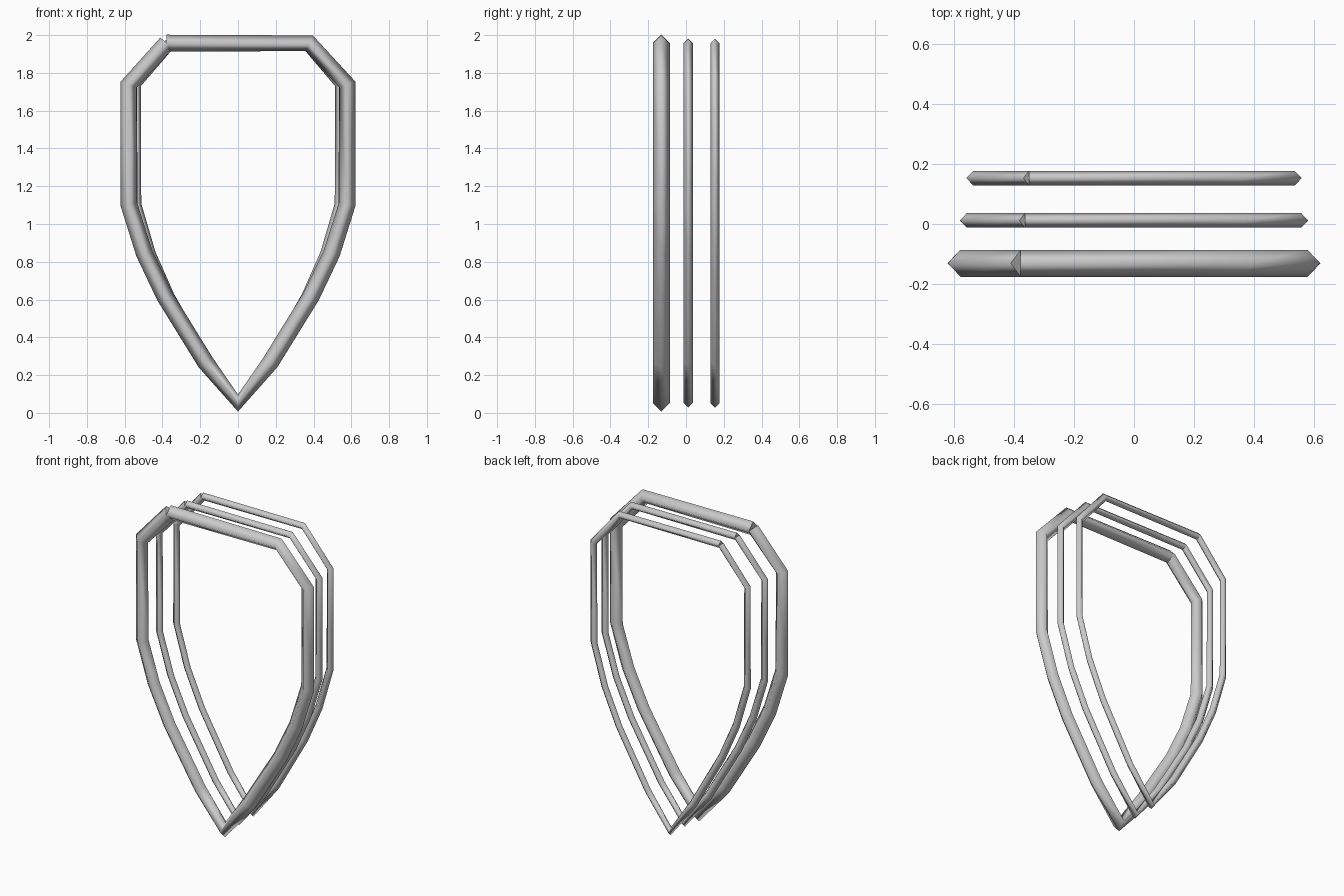
import bpy, bmesh
from mathutils import Vector

if "Cube" in bpy.data.objects:
    bpy.data.objects.remove(bpy.data.objects["Cube"])

metal = bpy.data.materials.new("plain grey")
metal.diffuse_color = (0.6, 0.6, 0.6, 1)
metal.use_nodes = True
metal.node_tree.nodes["Principled BSDF"].inputs["Base Color"].default_value = metal.diffuse_color

# Right half of the shield outline (x, z), from top corner to bottom tip
half = [(0.378, 1.957), (0.579, 1.738), (0.578, 1.105), (0.496, 0.845),
        (0.388, 0.618), (0.172, 0.268), (0, 0.052)]
mirrored = [(-x, z) for x, z in reversed(half[:-1])]
# Open path that starts and ends at the top left corner
outline = [mirrored[-1]] + half + mirrored


def shield_ring(name, y, radius, width):
    """Diamond-section bar swept along the outline, with square-cut ends."""
    pts = [Vector((x * width, 0, z)) for x, z in outline]
    bm = bmesh.new()
    rings = []
    for i, p in enumerate(pts):
        before = (p - pts[i - 1]).normalized() if i > 0 else Vector()
        after = (pts[i + 1] - p).normalized() if i < len(pts) - 1 else Vector()
        t = (before + after).normalized()
        out = Vector((-t.z, 0, t.x))
        side = Vector((0, 1, 0))
        rings.append([bm.verts.new(p + d * radius)
                      for d in (out, side, -out, -side)])
    for a, b in zip(rings, rings[1:]):
        for k in range(4):
            n = (k + 1) % 4
            bm.faces.new((a[k], a[n], b[n], b[k]))
    for f in bm.faces:
        f.smooth = True
    # End caps
    for ring in (rings[0], rings[-1]):
        cap = bm.faces.new(ring)
        for e in cap.edges:
            e.smooth = False
    bmesh.ops.recalc_face_normals(bm, faces=bm.faces)
    mesh = bpy.data.meshes.new(name)
    bm.to_mesh(mesh)
    bm.free()
    mesh.materials.append(metal)
    obj = bpy.data.objects.new(name, mesh)
    obj.location.y = y
    bpy.context.collection.objects.link(obj)


# Thick front frame and two thinner, narrower frames behind it
shield_ring("front_frame", -0.131, 0.045, 1.0)
shield_ring("middle_frame", 0.012, 0.0245, 0.963)
shield_ring("back_frame", 0.153, 0.0240, 0.927)
